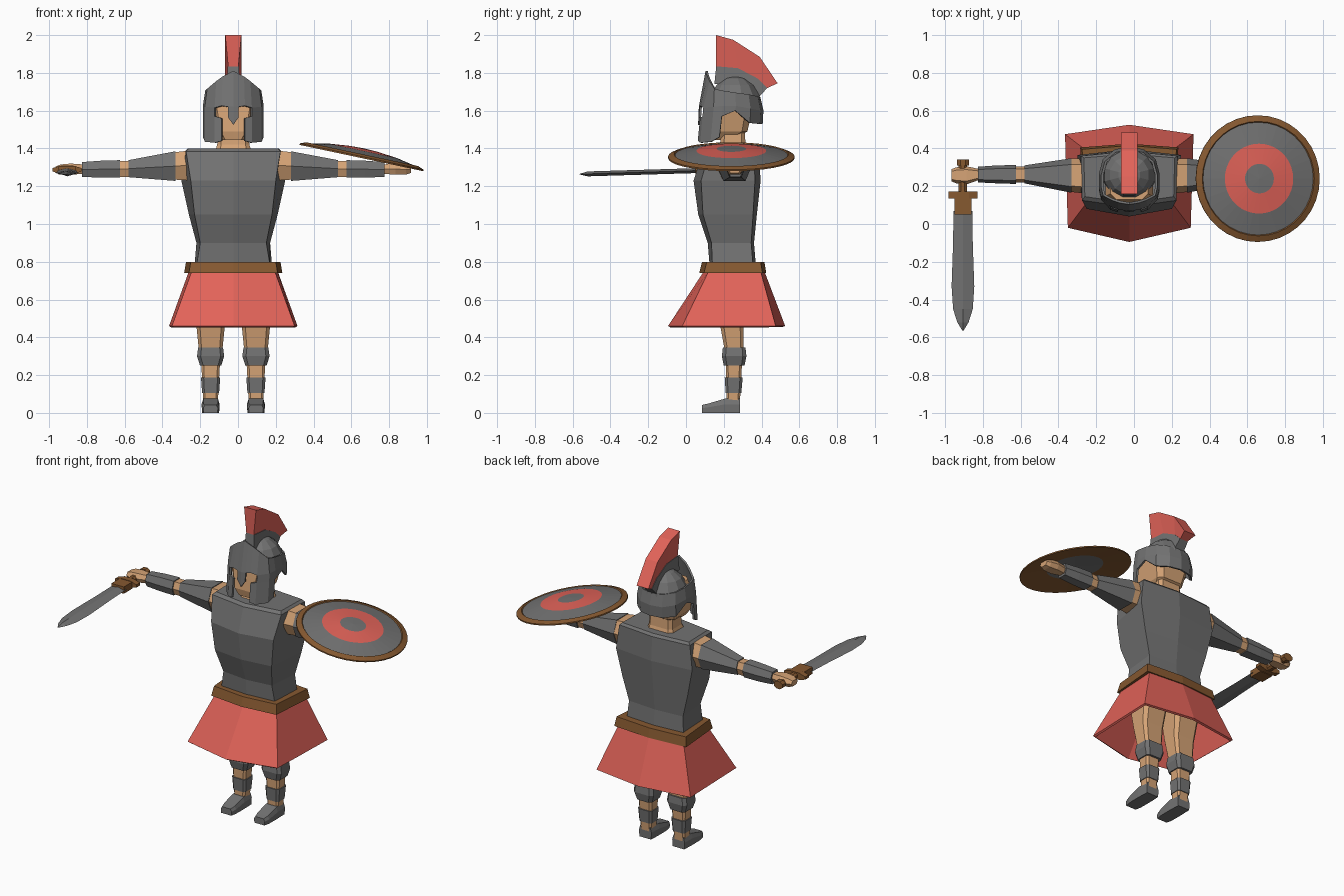
import bpy, bmesh, math
from mathutils import Matrix, Vector

if "Cube" in bpy.data.objects:
    bpy.data.objects.remove(bpy.data.objects["Cube"])

CX = -0.025  # body centre line


def material(name, rgb):
    m = bpy.data.materials.new(name)
    m.diffuse_color = (*rgb, 1)
    m.use_nodes = True
    m.node_tree.nodes["Principled BSDF"].inputs["Base Color"].default_value = m.diffuse_color
    return m


STEEL = material("steel_grey", (0.17, 0.17, 0.17))
RED = material("cloth_red", (0.76, 0.125, 0.10))
BROWN = material("leather_brown", (0.24, 0.10, 0.03))
SKIN = material("skin_tan", (0.67, 0.37, 0.18))


def finish(name, bm, *mats):
    bmesh.ops.recalc_face_normals(bm, faces=bm.faces)
    me = bpy.data.meshes.new(name)
    bm.to_mesh(me)
    bm.free()
    for m in mats:
        me.materials.append(m)
    ob = bpy.data.objects.new(name, me)
    bpy.context.collection.objects.link(ob)
    return ob


def loft(name, rings, mat, caps=True):
    bm = bmesh.new()
    vs = [[bm.verts.new(p) for p in r] for r in rings]
    n = len(rings[0])
    for a, b in zip(vs, vs[1:]):
        for i in range(n):
            bm.faces.new((a[i], a[(i + 1) % n], b[(i + 1) % n], b[i]))
    if caps:
        bm.faces.new(vs[0])
        bm.faces.new(vs[-1])
    return finish(name, bm, mat)


def hexa(z, wf, wb, y0, y1, y2, y3, cx=CX):
    """Ring: front ridge y0, front corners (wf, y1), back corners (wb, y2), back ridge y3."""
    return [(cx, y0, z), (cx + wf, y1, z), (cx + wb, y2, z),
            (cx, y3, z), (cx - wb, y2, z), (cx - wf, y1, z)]


def block(z, hw, y0, y1, cx=CX, c=0.3):
    """Chamfered rectangular ring."""
    d = min(hw, (y1 - y0) / 2) * c
    return [(cx - hw + d, y0, z), (cx + hw - d, y0, z), (cx + hw, y0 + d, z), (cx + hw, y1 - d, z),
            (cx + hw - d, y1, z), (cx - hw + d, y1, z), (cx - hw, y1 - d, z), (cx - hw, y0 + d, z)]


def box(name, lo, hi, mat):
    x0, y0, z0 = lo
    x1, y1, z1 = hi
    return loft(name, [[(x0, y0, z), (x1, y0, z), (x1, y1, z), (x0, y1, z)] for z in (z0, z1)], mat)


# Torso armour, belt and skirt
loft("torso_armour", [
    hexa(0.78, 0.195, 0.205, 0.125, 0.14, 0.355, 0.37),
    hexa(0.90, 0.175, 0.195, 0.115, 0.135, 0.345, 0.36),
    hexa(1.05, 0.205, 0.235, 0.065, 0.09, 0.355, 0.375),
    hexa(1.23, 0.225, 0.275, 0.04, 0.08, 0.365, 0.395),
    hexa(1.385, 0.25, 0.255, 0.09, 0.125, 0.36, 0.385),
    hexa(1.40, 0.235, 0.24, 0.11, 0.145, 0.35, 0.37)], STEEL)
loft("belt", [
    hexa(0.74, 0.235, 0.26, 0.07, 0.095, 0.405, 0.425),
    hexa(0.80, 0.225, 0.25, 0.085, 0.11, 0.395, 0.415)], BROWN)
skirt = loft("skirt", [
    hexa(0.46, 0.325, 0.34, -0.095, -0.02, 0.475, 0.525),
    hexa(0.75, 0.22, 0.235, 0.095, 0.12, 0.395, 0.415)], RED, caps=False)
mod = skirt.modifiers.new("thickness", "SOLIDIFY")
mod.thickness = 0.015

# Legs
for side, s in (("right", -1), ("left", 1)):
    c = CX + 0.12 * s
    loft(side + "_thigh", [block(0.33, 0.062, 0.205, 0.305, c), block(0.47, 0.076, 0.18, 0.305, c),
                           block(0.74, 0.10, 0.14, 0.36, c)], SKIN)
    loft(side + "_knee_guard", [block(0.25, 0.056, 0.20, 0.31, c), block(0.30, 0.072, 0.19, 0.32, c),
                                block(0.345, 0.066, 0.195, 0.315, c)], STEEL)
    loft(side + "_calf", [block(0.05, 0.038, 0.215, 0.285, c), block(0.27, 0.05, 0.21, 0.297, c)], SKIN)
    loft(side + "_shin_guard", [block(0.105, 0.045, 0.21, 0.293, c), block(0.188, 0.051, 0.205, 0.30, c)], STEEL)
    loft(side + "_shoe", [
        [(c + x, y, z) for x, z in ((-w, 0), (w, 0), (w + .003, h * .6), (w - .006, h), (-w + .006, h), (-w - .003, h * .6))]
        for y, w, h in ((0.085, 0.036, 0.042), (0.12, 0.044, 0.05), (0.205, 0.045, 0.075), (0.285, 0.042, 0.075))], STEEL)


# Arms: six-sided sections along x, distance d from the body centre
def arm_ring(s, d, y0, y1, z0, z1):
    x, ym, zm, f = CX + s * d, (y0 + y1) / 2, (z0 + z1) / 2, 0.32 * (y1 - y0)
    return [(x, y0, zm), (x, ym - f, z1), (x, ym + f, z1), (x, y1, zm), (x, ym + f, z0), (x, ym - f, z0)]


for side, s in (("right", -1), ("left", 1)):
    for part, mat, rings in (
            ("shoulder", SKIN, [(0.22, .16, .35, 1.23, 1.39), (0.31, .17, .345, 1.235, 1.38)]),
            ("upper_arm_guard", STEEL, [(0.305, .165, .348, 1.228, 1.385), (0.555, .215, .31, 1.248, 1.338)]),
            ("elbow", SKIN, [(0.54, .22, .305, 1.25, 1.333), (0.61, .22, .305, 1.25, 1.333)]),
            ("forearm_guard", STEEL, [(0.60, .212, .312, 1.245, 1.338), (0.70, .215, .31, 1.245, 1.335),
                                      (0.80, .22, .303, 1.25, 1.328)]),
            ("hand", SKIN, [(0.79, .235, .29, 1.265, 1.315), (0.86, .21, .305, 1.262, 1.32),
                            (0.915, .215, .30, 1.262, 1.315), (0.94, .225, .29, 1.27, 1.305)])):
        loft(f"{side}_{part}", [arm_ring(s, *r) for r in rings], mat)

# Head and neck
loft("neck", [block(1.37, 0.10, 0.15, 0.33), block(1.42, 0.085, 0.18, 0.315),
              block(1.52, 0.08, 0.19, 0.31)], SKIN)
loft("head", [block(1.445, 0.06, 0.105, 0.25), block(1.49, 0.095, 0.095, 0.325),
              block(1.62, 0.125, 0.11, 0.355), block(1.70, 0.10, 0.13, 0.34)], SKIN)

# Helmet shell: columns from nose to back (x, y, z of cheek / eye / brow / crown edge)
COLS = [(0, .070, 1.44, 1.525, 1.62, 1.81), (.028, .074, 1.44, 1.565, 1.62, 1.795),
        (.06, .080, 1.44, 1.56, 1.625, 1.78), (.095, .092, 1.43, 1.57, 1.615, 1.755),
        (.145, .145, 1.435, 1.57, 1.62, 1.715), (.155, .19, 1.46, 1.57, 1.625, 1.705),
        (.155, .26, 1.5, 1.60, 1.625, 1.695), (.135, .335, 1.5, 1.535, 1.61, 1.685),
        (.075, .385, 1.5, 1.53, 1.60, 1.675), (0, .40, 1.5, 1.53, 1.60, 1.67)]
bm = bmesh.new()
for s in (-1, 1):
    grid = []
    for x, y, *zs in COLS:
        k = (1.0, 1.0, 1.0, 0.92)
        shift = (-0.012 if y < .2 else 0, 0, 0.004, 0.025 if y < .1 else 0)
        grid.append([bm.verts.new((CX + s * x * k[r], 0.25 + (y - 0.25) * k[r] + shift[r], zs[r]))
                     for r in range(4)])
    for i in range(9):
        for r in range(3):
            cheek_gap = r == 0 and i not in (2, 3, 4)
            eye_gap = r == 1 and i in (1, 2)
            if not (cheek_gap or eye_gap):
                bm.faces.new((grid[i][r], grid[i + 1][r], grid[i + 1][r + 1], grid[i][r + 1]))
bmesh.ops.remove_doubles(bm, verts=bm.verts, dist=0.0005)
bmesh.ops.delete(bm, geom=[v for v in bm.verts if not v.link_faces], context="VERTS")
helmet = finish("helmet_mask", bm, STEEL)
mod = helmet.modifiers.new("thickness", "SOLIDIFY")
mod.thickness, mod.offset = 0.012, 0

# Helmet dome
loft("helmet_dome", [[(CX + r * math.cos(a), 0.26 + r * 0.98 * math.sin(a), z)
                      for a in (math.tau * (i + .5) / 12 for i in range(12))]
                     for z, r in ((1.62, .142), (1.68, .136), (1.735, .105), (1.77, .06), (1.785, .015))], STEEL)


# Crest: strips following an arc in the side plane
def strip(name, low, high, wl, wh, mat):
    loft(name, [[(CX - wl, *a), (CX + wl, *a), (CX + wh, *b), (CX - wh, *b)] for a, b in zip(low, high)], mat)


MID = [(.16, 1.835), (.275, 1.825), (.38, 1.77), (.43, 1.72)]
strip("crest_holder", [(.15, 1.74), (.26, 1.75), (.34, 1.72), (.385, 1.67)], MID, .034, .03, STEEL)
strip("crest", MID, [(.16, 2.0), (.25, 1.975), (.39, 1.885), (.485, 1.745)], .027, .043, RED)

# Sword, lying along -y from the right hand
SX = -0.905
blade = []
for y, w in ((0.07, .05), (-0.1, .052), (-0.33, .06), (-0.45, .052), (-0.52, .03), (-0.563, .004)):
    z = 1.283 + 0.03 * (y - 0.07)
    t = 0.013 * min(1, w / .03)
    blade.append([(SX - w, y, z), (SX, y, z + t), (SX + w, y, z), (SX, y, z - t)])
loft("sword_blade", blade, STEEL)
box("sword_collar", (SX - .045, .05, 1.262), (SX + .045, .14, 1.306), BROWN)


def rod(name, y0, y1, rx, rz, mat=BROWN):
    loft(name, [[(SX + rx * math.cos(a), y, 1.287 + rz * math.sin(a))
                 for a in (math.tau * (i + .5) / 8 for i in range(8))] for y in (y0, y1)], mat)


rod("sword_guard", .135, .172, .083, .024)
rod("sword_grip", .16, .32, .024, .02)
rod("sword_pommel", .31, .342, .034, .026)

# Shield: lathe profile (radius, height, colour of the band that starts here)
PROFILE = [(0.0, .045, 0), (.078, .042, 1), (.185, .031, 0), (.298, .008, 2), (.303, .013, 2),
           (.335, 0, 2), (.335, -.008, 2), (.17, .010, 0), (0.0, .018, 0)]
SEG = 36
bm = bmesh.new()
rings = [[bm.verts.new((r * math.cos(math.tau * i / SEG), r * math.sin(math.tau * i / SEG), z))
          for i in range(SEG)] if r else [bm.verts.new((0, 0, z))] for r, z, _ in PROFILE]
for k, (a, b) in enumerate(zip(rings, rings[1:])):
    for i in range(SEG):
        j = (i + 1) % SEG
        corners = dict.fromkeys((a[i % len(a)], a[j % len(a)], b[j % len(b)], b[i % len(b)]))
        bm.faces.new(list(corners)).material_index = PROFILE[k][2]
bm.transform(Matrix.Translation((0.655, 0.24, 1.357)) @ Matrix.Rotation(math.radians(12), 4, "Y"))
finish("shield", bm, STEEL, RED, BROWN)
